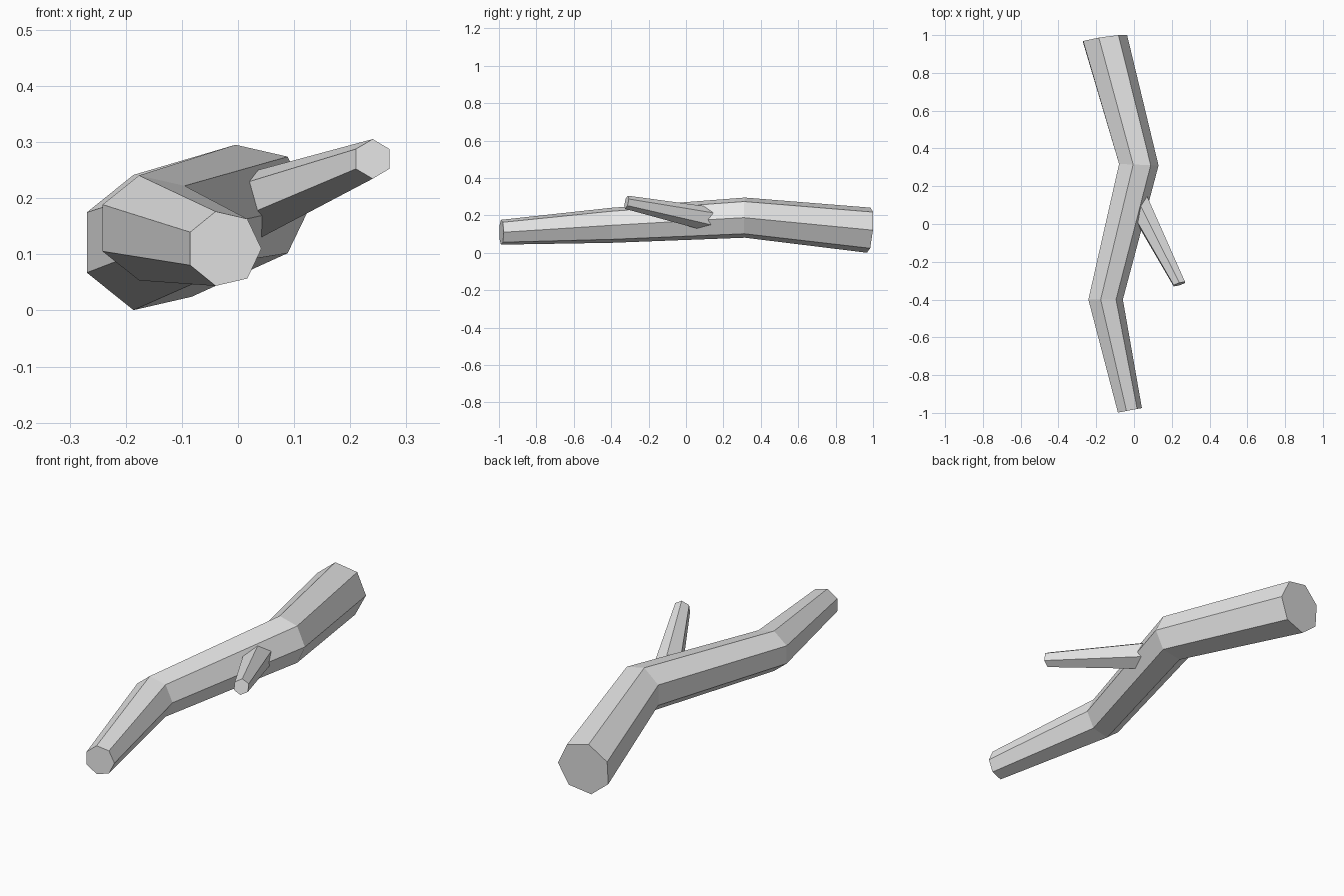
import bpy, bmesh
from math import cos, sin, tau
from mathutils import Vector

cube = bpy.data.objects.get("Cube")
if cube:
    bpy.data.objects.remove(cube)

# One plain grey for the whole branch
grey = bpy.data.materials.new("plain_grey")
grey.use_nodes = True
colour = (0.8, 0.8, 0.8, 1)
grey.diffuse_color = colour
grey.node_tree.nodes["Principled BSDF"].inputs["Base Color"].default_value = colour


def tapered_limb(name, sides, start_angle, stations):
    """Skin a closed limb; station = (centre, radius, yaw slope, pitch slope)."""
    bm = bmesh.new()
    rings = []
    for centre, radius, yaw, pitch in stations:
        side = Vector((1, yaw, 0)).normalized()
        up = Vector((0, pitch, 1)).normalized()
        angles = [start_angle + tau * i / sides for i in range(sides)]
        rings.append([bm.verts.new(Vector(centre) + radius * (cos(a) * side + sin(a) * up))
                      for a in angles])
    for a, b in zip(rings, rings[1:]):
        for i in range(sides):
            j = (i + 1) % sides
            bm.faces.new((a[i], a[j], b[j], b[i]))
    bm.faces.new(rings[0])
    bm.faces.new(rings[-1])
    bmesh.ops.recalc_face_normals(bm, faces=bm.faces)
    mesh = bpy.data.meshes.new(name)
    bm.to_mesh(mesh)
    bm.free()
    mesh.materials.append(grey)
    obj = bpy.data.objects.new(name, mesh)
    bpy.context.collection.objects.link(obj)
    return obj


# Crooked main branch, thin at the front and thick at the back
tapered_limb("main_branch", 7, 0, [
    ((-0.025, -0.987, 0.11), 0.068, 0.19, 0),
    ((-0.155, -0.40, 0.147), 0.096, 0, 0),
    ((0.02, 0.314, 0.188), 0.11, -0.04, 0),
    ((-0.159, 0.981, 0.121), 0.124, 0.15, 0.08),
])

# Short side twig growing out of the middle
tapered_limb("side_twig", 6, tau / 4, [
    ((0.24, -0.318, 0.27), 0.036, 0.3, 0.2),
    ((0.019, 0.115, 0.182), 0.065, 0.47, 0.2),
])
